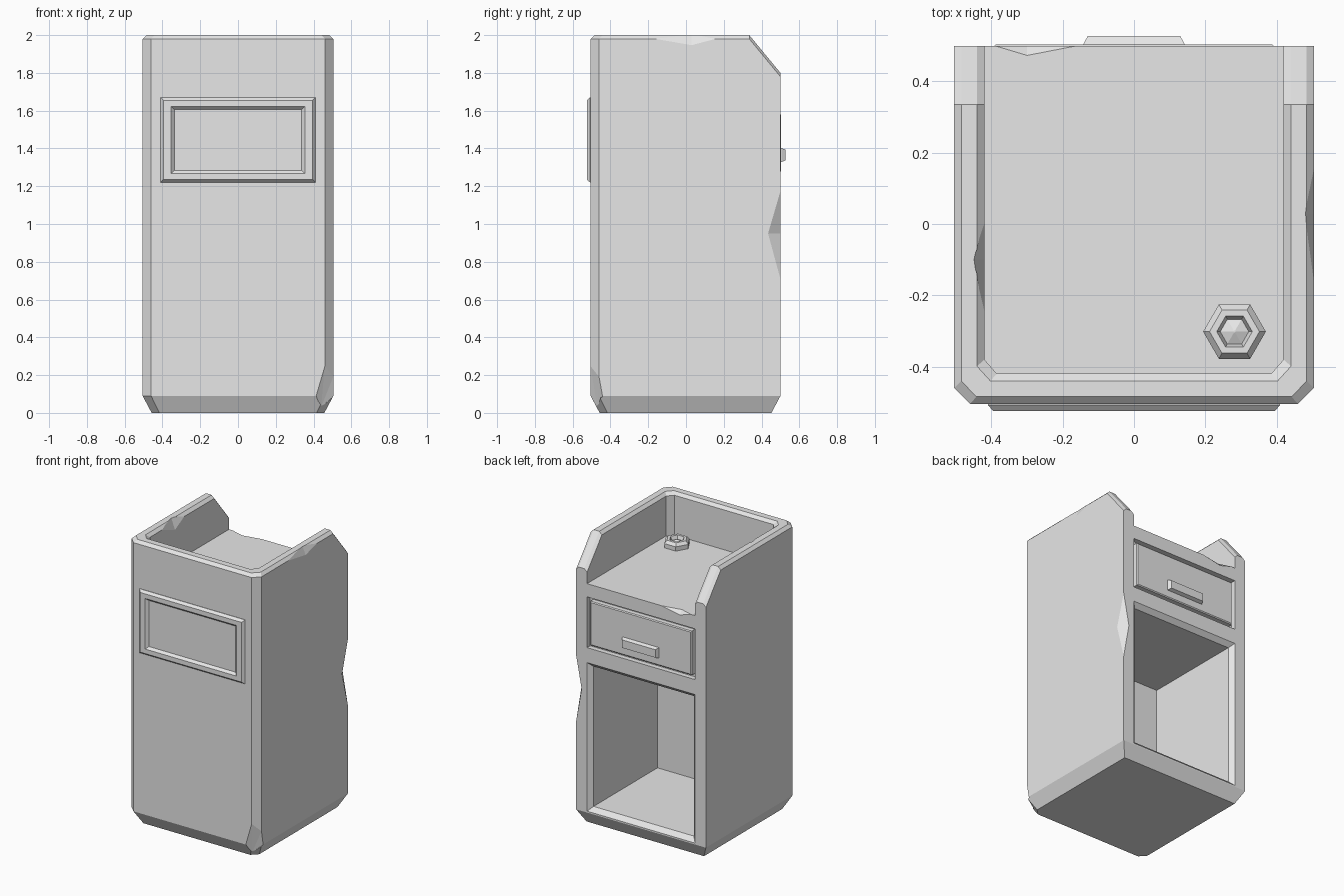
import bpy, bmesh
from math import cos, sin, pi
from mathutils import Vector

if "Cube" in bpy.data.objects:
    bpy.data.objects.remove(bpy.data.objects["Cube"])

grey = bpy.data.materials.new("plain_grey")
grey.use_nodes = True
grey.diffuse_color = (0.8, 0.8, 0.8, 1)
grey.node_tree.nodes["Principled BSDF"].inputs["Base Color"].default_value = (0.8, 0.8, 0.8, 1)


def finish(name, bm):
    bmesh.ops.recalc_face_normals(bm, faces=bm.faces)
    mesh = bpy.data.meshes.new(name)
    bm.to_mesh(mesh)
    bm.free()
    mesh.materials.append(grey)
    obj = bpy.data.objects.new(name, mesh)
    bpy.context.collection.objects.link(obj)
    return obj


def loft(name, rings):
    """Skin closed rings of points in order and cap both ends."""
    bm = bmesh.new()
    loops = [[bm.verts.new(p) for p in ring] for ring in rings]
    for a, b in zip(loops, loops[1:]):
        for i in range(len(a)):
            j = (i + 1) % len(a)
            bm.faces.new((a[i], a[j], b[j], b[i]))
    bm.faces.new(loops[0])
    bm.faces.new(loops[-1])
    return finish(name, bm)


def panel(name, zc, rings):
    """Rectangles (half width, half height, y) lofted along y."""
    signs = ((-1, -1), (1, -1), (1, 1), (-1, 1))
    return loft(name, [[(sx * w, y, zc + sz * h) for sx, sz in signs] for w, h, y in rings])


def chip(points):
    """Convex cutter for one chipped edge."""
    bm = bmesh.new()
    for p in points:
        bm.verts.new(p)
    bmesh.ops.convex_hull(bm, input=bm.verts)
    return finish("chip_cutter", bm)


def cut(target, cutter):
    cutter.hide_render = True
    mod = target.modifiers.new("cut", 'BOOLEAN')
    mod.operation = 'DIFFERENCE'
    mod.solver = 'EXACT'
    mod.object = cutter
    bpy.context.view_layer.objects.active = target
    bpy.ops.object.modifier_apply(modifier=mod.name)
    bpy.data.objects.remove(cutter)


# Cabinet body: a wall section carried round from the back left to the back right
FLOOR = 1.7
half = [  # outer corner, inner corner, top height
    ((0.505, 0.5), (0.42, 0.5), 1.8),
    ((0.505, 0.335), (0.42, 0.335), 2.0),
    ((0.505, -0.46), (0.42, -0.38), 2.0),
    ((0.46, -0.505), (0.385, -0.42), 2.0),
]
mirrored = [((-o[0], o[1]), (-i[0], i[1]), t) for o, i, t in reversed(half)]


def section(outer, inner, top):
    o, i = Vector(outer), Vector(inner)
    steps = [(o * 0.905, 0), (o, 0.09), (o, top - 0.02), (o.lerp(i, 0.24), top),
             (o.lerp(i, 0.76), top), (i, top - 0.02), (i, FLOOR)]
    return [(p.x, p.y, z) for p, z in steps]


bm = bmesh.new()
cols = [[bm.verts.new(p) for p in section(*s)] for s in half + mirrored]
for a, b in zip(cols, cols[1:]):
    for k in range(len(a) - 1):
        bm.faces.new((a[k], b[k], b[k + 1], a[k + 1]))
first, last = cols[0], cols[-1]
bm.faces.new([c[0] for c in cols])                      # underside
bm.faces.new([c[-1] for c in cols])                     # tray floor
bm.faces.new((first[0], first[1], last[1], last[0]))    # back lower bevel
bm.faces.new(first[1:] + last[:0:-1])                   # back
body = finish("cabinet_body", bm)

# Open cupboard and drawer recess in the back
cut(body, panel("cupboard_cutter", 0.6225, [(0.45, 0.5525, 0.53), (0.39, 0.4925, 0.47),
                                            (0.39, 0.4925, -0.24)]))
cut(body, panel("drawer_cutter", 1.4285, [(0.42, 0.1785, 0.53), (0.42, 0.1785, 0.465)]))

# Worn chips: back edge, tray lip, rims and lower front corner
chips = [
    [(0.508, 0.503, 1.2), (0.508, 0.503, 0.68), (0.508, 0.43, 0.95), (0.46, 0.503, 0.95),
     (0.6, 0.6, 0.95)],
    [(-0.41, 0.503, 1.703), (-0.13, 0.503, 1.703), (-0.3, 0.47, 1.703), (-0.3, 0.503, 1.67),
     (-0.3, 0.56, 1.75)],
    [(0.508, -0.23, 1.985), (0.508, 0.2, 1.985), (0.508, 0.03, 1.94), (0.48, 0.03, 2.003),
     (0.56, 0.03, 2.05)],
    [(-0.418, -0.27, 1.985), (-0.418, 0.02, 1.985), (-0.418, -0.1, 1.92), (-0.45, -0.1, 2.003),
     (-0.37, -0.1, 2.05)],
    [(0.41, -0.508, 0.09), (0.46, -0.508, 0.26), (0.508, -0.46, 0.2), (0.508, -0.44, 0.09),
     (0.44, -0.47, 0.03), (0.56, -0.56, 0.1)],
]
for points in chips:
    cut(body, chip(points))

# Drawer and its pull
panel("drawer_front", 1.4285, [(0.395, 0.155, 0.46), (0.395, 0.155, 0.498), (0.388, 0.148, 0.503)])
panel("drawer_handle", 1.365, [(0.142, 0.037, 0.495), (0.142, 0.037, 0.505), (0.13, 0.028, 0.527)])

# Framed plate on the front
panel("front_frame", 1.445, [(0.41, 0.225, -0.495), (0.41, 0.225, -0.508), (0.395, 0.21, -0.525),
                             (0.355, 0.178, -0.525), (0.337, 0.162, -0.508)])

# Hexagonal nut on the tray
nut = [(0.088, 1.69), (0.088, 1.73), (0.07, 1.75), (0.05, 1.75), (0.04, 1.725), (0.003, 1.74)]
loft("tray_nut", [[(0.282 + r * cos(i * pi / 3), -0.302 + r * sin(i * pi / 3), z)
                   for i in range(6)] for r, z in nut])
